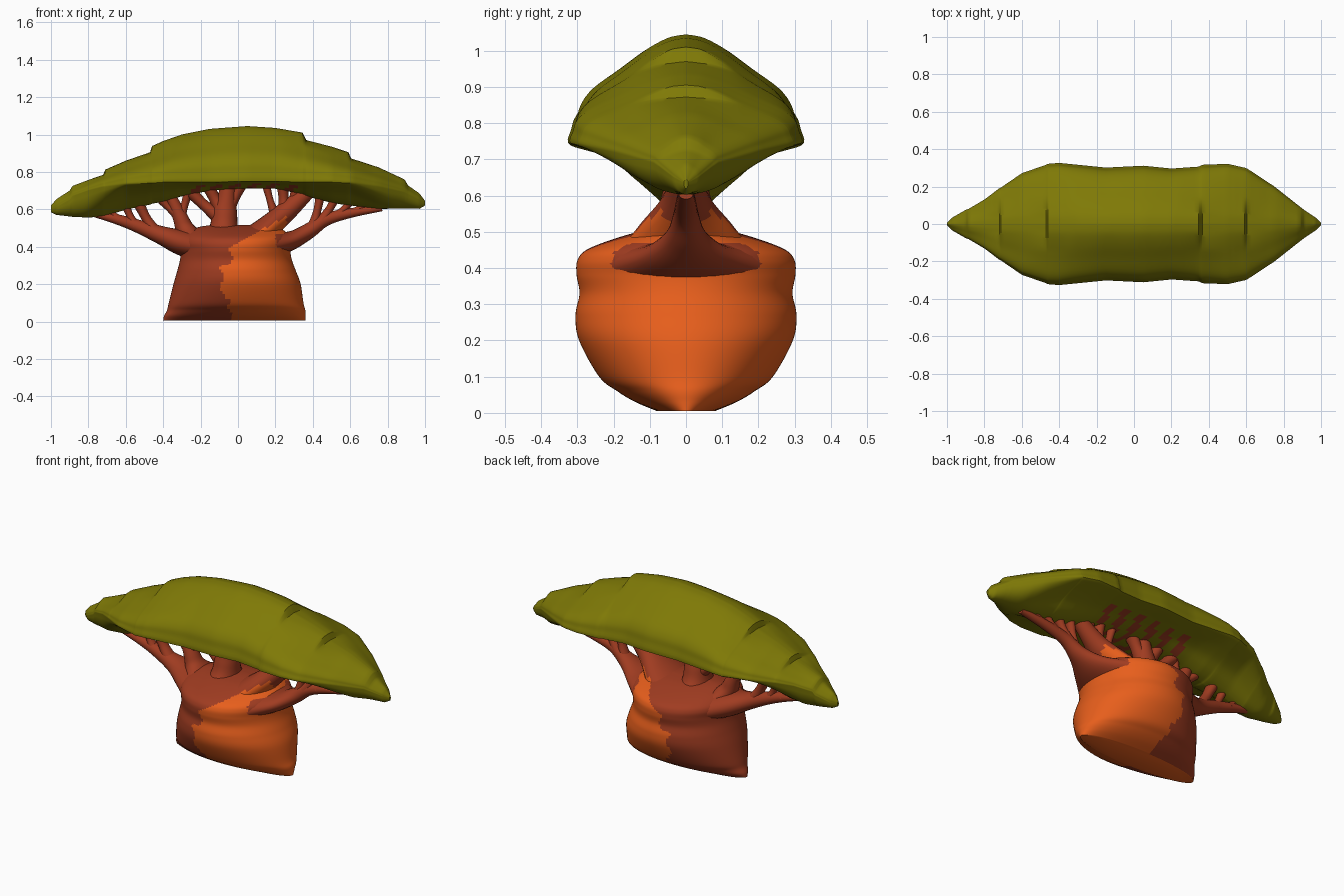
import bpy, bmesh, math
from mathutils import Vector


def material(name, col):
    m = bpy.data.materials.new(name)
    m.diffuse_color = (*col, 1)
    return m


GREEN = material("olive leaves", (0.212, 0.193, 0.002))
RUST = material("rust bark", (0.35, 0.045, 0.015))
ORANGE = material("orange bark", (0.83, 0.117, 0.012))


def resample(rows, n, smooth=True):
    """Interpolate rows of numbers with n steps per segment."""
    out = []
    for i in range(len(rows) - 1):
        a, b = rows[i], rows[i + 1]
        p = rows[i - 1] if i else a
        q = rows[i + 2] if i + 2 < len(rows) else b
        for k in range(n):
            t = k / n
            row = []
            for P, A, B, Q in zip(p, a, b, q):
                v = A + (B - A) * t
                if smooth:
                    v = 0.5 * (2*A + (B-P)*t + (2*P-5*A+4*B-Q)*t*t + (3*A-P-3*B+Q)*t**3)
                row.append(v)
            out.append(row)
    out.append(list(rows[-1]))
    return out


def loft(name, rings, mats, rule=None, angle=50):
    """Skin closed rings, cap both ends, colour faces by a rule."""
    bm = bmesh.new()
    vs = [[bm.verts.new(p) for p in r] for r in rings]
    n = len(rings[0])
    for a, b in zip(vs, vs[1:]):
        for i in range(n):
            j = (i + 1) % n
            bm.faces.new((a[i], a[j], b[j], b[i]))
    bm.faces.new(vs[0])
    bm.faces.new(vs[-1])
    bmesh.ops.recalc_face_normals(bm, faces=bm.faces)
    bm.normal_update()
    for f in bm.faces:
        if rule:
            f.material_index = rule(f.calc_center_median(), f.normal)
    me = bpy.data.meshes.new(name)
    bm.to_mesh(me)
    bm.free()
    for m in mats:
        me.materials.append(m)
    ob = bpy.data.objects.new(name, me)
    bpy.context.collection.objects.link(ob)
    bpy.ops.object.select_all(action='DESELECT')
    ob.select_set(True)
    bpy.context.view_layer.objects.active = ob
    bpy.ops.object.shade_smooth_by_angle(angle=math.radians(angle))
    return ob


def circle(n):
    return [(math.cos(2 * math.pi * i / n), math.sin(2 * math.pi * i / n)) for i in range(n)]


# Bark colour: orange on the lower right part, rust elsewhere
def bark(c, n):
    edge = -0.04 - 0.045 * (0.12 < c.z < 0.3) + 0.012 * math.sin(c.z * 60)
    if c.x < edge or c.z > 0.42 + 0.55 * c.x:
        return 0
    if c.x > 0.2 and 0.40 < c.z < 0.47 and abs(c.y) < 0.2:
        return 0
    return 1


# Trunk: z, left x, right x, half depth
trunk = [
    (0.005, -0.40, 0.36, 0.08), (0.03, -0.395, 0.36, 0.14), (0.06, -0.38, 0.36, 0.19),
    (0.10, -0.37, 0.35, 0.24), (0.20, -0.345, 0.335, 0.295), (0.27, -0.325, 0.31, 0.305),
    (0.33, -0.31, 0.288, 0.294), (0.38, -0.305, 0.28, 0.302), (0.42, -0.31, 0.285, 0.30),
    (0.45, -0.30, 0.28, 0.275), (0.48, -0.27, 0.255, 0.20), (0.505, -0.21, 0.21, 0.11),
    (0.515, -0.15, 0.15, 0.03)]
loft("trunk", [[((a + b) / 2 + c * (b - a) / 2, s * d, z) for c, s in circle(144)]
               for z, a, b, d in resample(trunk, 8)], [RUST, ORANGE], bark)


# Limbs and twigs: points of x, z, radius, half depth
def limb(name, pts):
    rows = resample(pts, 7)
    rings = []
    for i, (x, z, r, d) in enumerate(rows):
        a, b = rows[max(i - 1, 0)], rows[min(i + 1, len(rows) - 1)]
        t = Vector((b[0] - a[0], b[1] - a[1])).normalized()
        rings.append([(x - t.y * c * r, s * d, z + t.x * c * r) for c, s in circle(24)])
    loft(name, rings, [RUST, ORANGE],
         (lambda c, n: bark(c, n) if c.x < 0.26 else 0) if "middle" in name else None)


limb("left_limb", [(-0.20, 0.40, 0.08, 0.22), (-0.31, 0.425, 0.068, 0.13), (-0.42, 0.465, 0.048, 0.06),
                   (-0.55, 0.515, 0.034, 0.035), (-0.66, 0.55, 0.026, 0.028), (-0.77, 0.575, 0.016, 0.02)])
limb("left_upper_limb", [(-0.22, 0.42, 0.06, 0.18), (-0.28, 0.49, 0.05, 0.07),
                         (-0.31, 0.56, 0.04, 0.045), (-0.36, 0.67, 0.028, 0.03)])
limb("centre_limb", [(-0.08, 0.42, 0.10, 0.20), (-0.075, 0.51, 0.075, 0.10),
                     (-0.07, 0.59, 0.065, 0.07), (-0.06, 0.66, 0.05, 0.055), (-0.05, 0.75, 0.04, 0.045)])
limb("middle_right_limb", [(0.08, 0.42, 0.09, 0.20), (0.17, 0.51, 0.065, 0.13),
                           (0.26, 0.59, 0.055, 0.065), (0.37, 0.69, 0.04, 0.04)])
limb("right_limb", [(0.19, 0.41, 0.07, 0.22), (0.29, 0.435, 0.05, 0.13), (0.38, 0.485, 0.042, 0.06),
                    (0.47, 0.545, 0.034, 0.035), (0.60, 0.58, 0.026, 0.028), (0.77, 0.605, 0.015, 0.02)])

# Twigs: start x, z, end x, z, start radius
twigs = [
    (-0.64, 0.545, -0.69, 0.60, 0.02), (-0.55, 0.51, -0.60, 0.62, 0.023),
    (-0.44, 0.47, -0.53, 0.63, 0.03), (-0.31, 0.55, -0.27, 0.68, 0.024),
    (-0.32, 0.57, -0.41, 0.65, 0.024), (-0.09, 0.55, -0.25, 0.69, 0.034),
    (-0.08, 0.58, -0.16, 0.73, 0.036), (-0.06, 0.60, 0.02, 0.74, 0.034),
    (0.20, 0.56, 0.15, 0.73, 0.022), (0.25, 0.58, 0.24, 0.72, 0.032),
    (0.28, 0.60, 0.31, 0.71, 0.028), (0.40, 0.50, 0.44, 0.67, 0.025),
    (0.45, 0.54, 0.52, 0.66, 0.025), (0.53, 0.565, 0.60, 0.64, 0.021),
    (0.62, 0.585, 0.68, 0.63, 0.018)]
for i, (x0, z0, x1, z1, r) in enumerate(twigs):
    xm, zm = x0 * 0.45 + x1 * 0.55, (z0 + z1) / 2
    limb(f"twig_{i + 1}", [(x0, z0, r * 1.3, r * 1.5), (xm, zm, r * 0.85, r), (x1, z1, r, r * 1.3)])

# Canopy stations: x, underside z, rim z, top z, half depth
canopy = [
    (-1.0, .585, .60, .62, .006), (-.97, .57, .61, .655, .035), (-.90, .562, .65, .70, .075),
    (-.885, .56, .67, .725, .08), (-.80, .556, .70, .757, .13), (-.72, .562, .72, .785, .19),
    (-.71, .565, .72, .812, .195), (-.60, .598, .735, .86, .27), (-.47, .625, .74, .905, .315),
    (-.46, .63, .74, .938, .32), (-.40, .64, .745, .965, .325), (-.30, .67, .745, 1.0, .315),
    (-.15, .70, .745, 1.03, .30), (.05, .712, .75, 1.045, .31), (.20, .71, .75, 1.035, .295),
    (.345, .68, .745, 1.01, .305), (.365, .67, .745, .97, .315), (.50, .635, .745, .935, .32),
    (.59, .62, .74, .905, .30), (.605, .62, .74, .872, .295), (.75, .602, .72, .825, .20),
    (.89, .605, .69, .76, .09), (.91, .605, .68, .727, .075), (.97, .603, .65, .685, .035),
    (1.0, .62, .635, .645, .006)]
# Half cross-section: share of depth, share of height from rim
half = resample([(0, -1), (.13, -.95), (.27, -.8), (.45, -.5), (.65, -.3), (.87, -.13), (1, 0),
                 (.975, .18), (.94, .34), (.83, .5), (.6, .68), (.38, .85), (.17, .965), (0, 1)], 4)
section = half + [(-u, v) for u, v in half[-2:0:-1]]
rows = resample(canopy, 6, False)


def top_at(x):
    x = max(-1, min(1, x))
    for a, b in zip(canopy, canopy[1:]):
        if x <= b[0]:
            return a[3] + (b[3] - a[3]) * (x - a[0]) / (b[0] - a[0])


def canopy_point(x, zb, zc, zt, w, u, v):
    reach = min(0.11, 1 - abs(x))
    soft = sum(top_at(x + reach * k / 5) for k in range(-5, 6)) / 11
    if v > 0:  # leaf tiers show at the crest and fade towards the rims
        f = min(1, max(0, (abs(u * w) - 0.04) / 0.1))
        return (x, u * w, zc + v * (zt + (soft - zt) * f - zc))
    t = min(1, max(0, (abs(x) - 0.6) / 0.22))  # rounder belly at both tips
    full = -math.sqrt(max(0, 1 - min(1, abs(u)) ** 2))
    return (x, u * w, zc + (v + (full - v) * t) * (zc - zb))


# Rust streaks under the leaves
def leaves(c, n):
    streak = any(abs(c.x - 0.3 * abs(c.y) - s) < 0.023 for s in (-.25, -.15, -.05, .05, .15, .25))
    return 1 if n.z < -0.3 and abs(c.y) < 0.2 and streak else 0


loft("canopy", [[canopy_point(*row, u, v) for u, v in section] for row in rows],
     [GREEN, RUST], leaves, 40)
